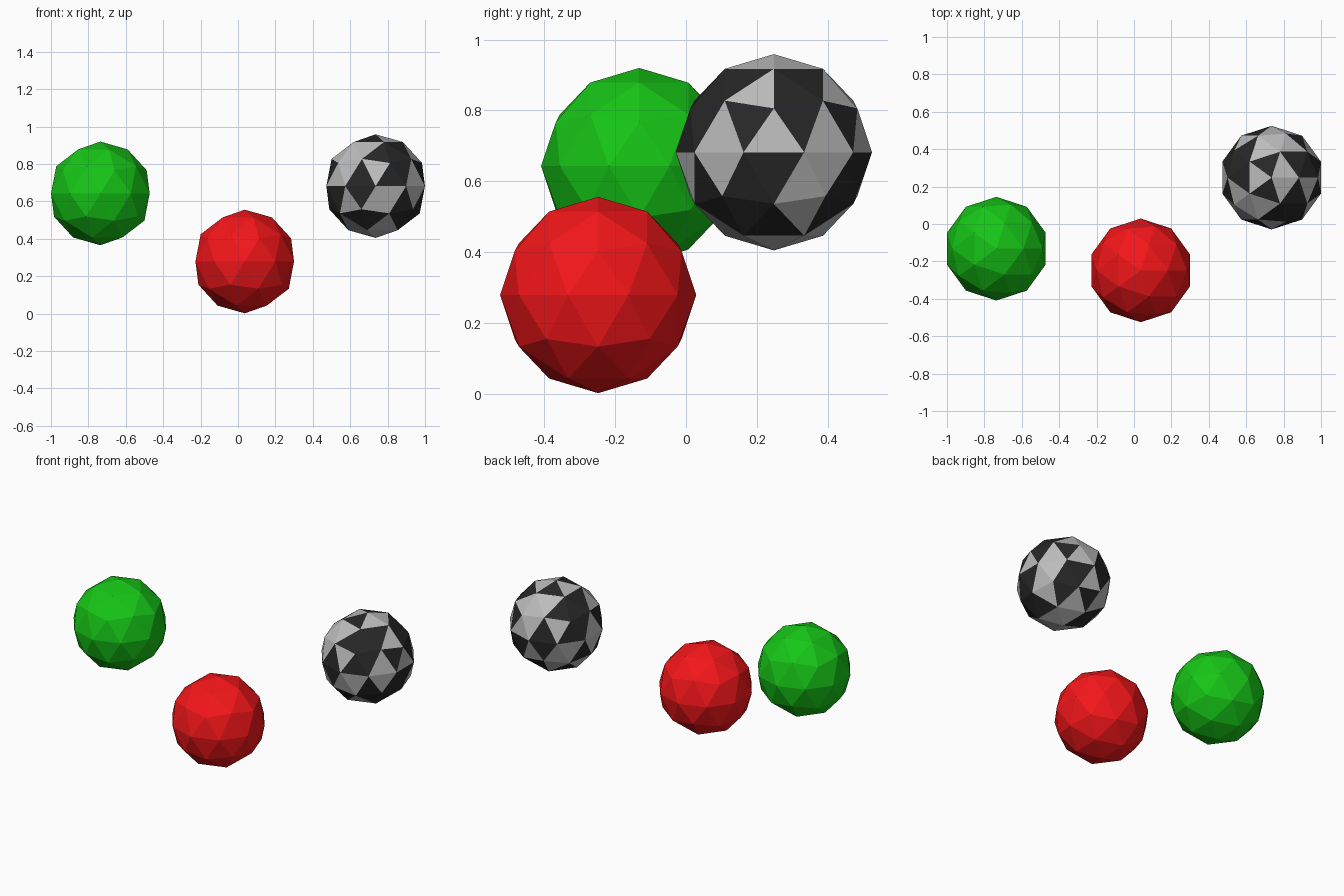
import bpy

if "Cube" in bpy.data.objects:
    bpy.data.objects.remove(bpy.data.objects["Cube"])

RADIUS = 0.277


def material(name, rgb):
    mat = bpy.data.materials.new(name)
    mat.diffuse_color = (*rgb, 1.0)
    mat.use_nodes = True
    mat.node_tree.nodes["Principled BSDF"].inputs["Base Color"].default_value = mat.diffuse_color
    return mat


def ball(name, location, *mats):
    bpy.ops.mesh.primitive_ico_sphere_add(subdivisions=2, radius=RADIUS, location=location)
    obj = bpy.context.object
    obj.name = name
    for mat in mats:
        obj.data.materials.append(mat)
    return obj


# Two plain low-poly balls
ball("green_ball", (-0.736, -0.132, 0.643), material("green", (0.008, 0.56, 0.008)))
ball("red_ball", (0.036, -0.248, 0.279), material("red", (0.9, 0.008, 0.01)))

# Ball with alternating light and dark facets, the facet facing +x being light
patched = ball("patched_ball", (0.736, 0.248, 0.682),
               material("light_grey", (0.5, 0.5, 0.5)),
               material("black", (0.02, 0.02, 0.02)))
faces = patched.data.polygons
first_light = max(faces, key=lambda f: f.center.x).index
for face in faces:
    face.material_index = (face.index + first_light) % 2
